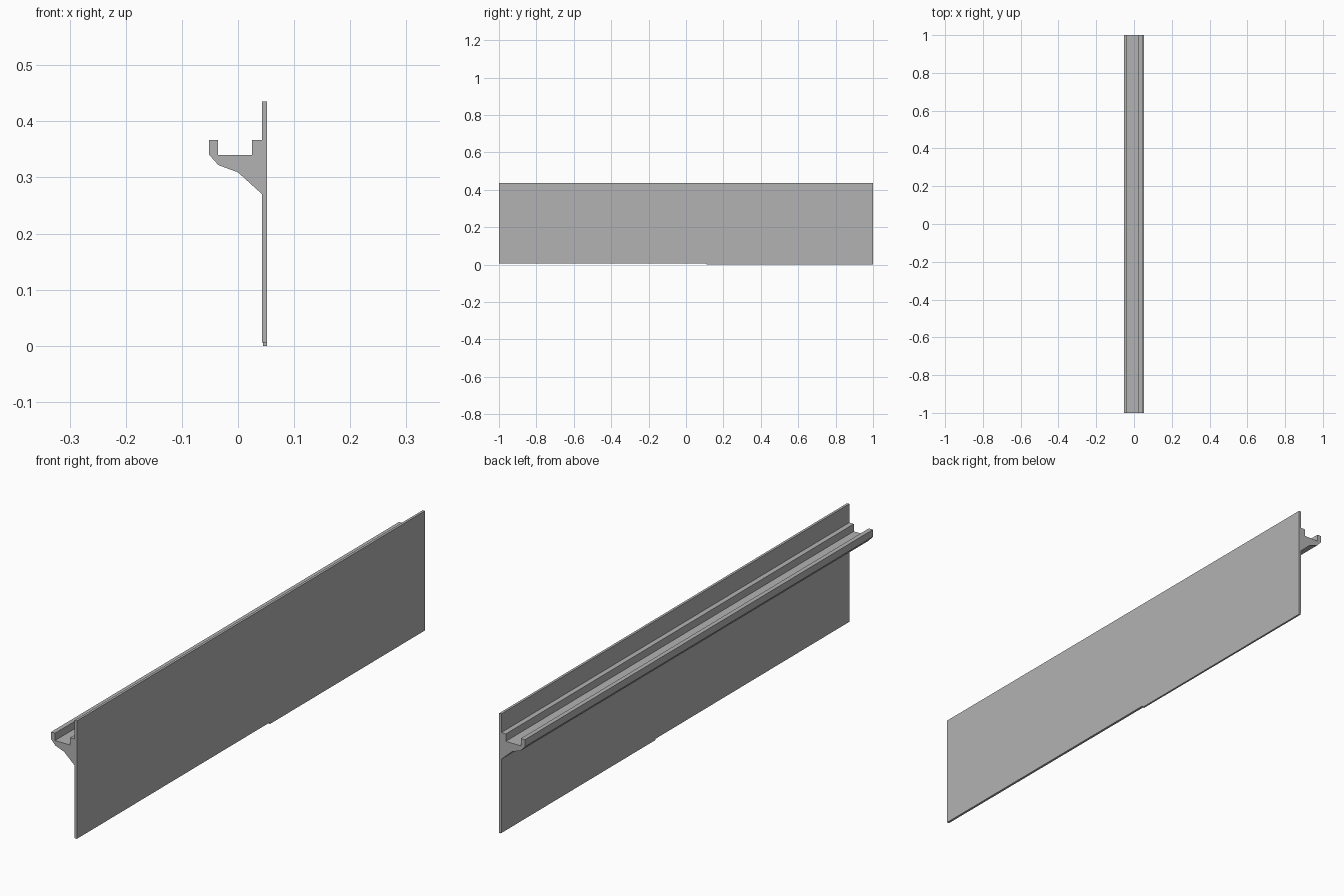
import bpy
import bmesh

cube = bpy.data.objects.get("Cube")
if cube:
    bpy.data.objects.remove(cube, do_unlink=True)

# Single plain grey material
grey = bpy.data.materials.new("plain_grey")
grey.use_nodes = True
colour = (0.45, 0.45, 0.45, 1)
grey.diffuse_color = colour
grey.node_tree.nodes["Principled BSDF"].inputs["Base Color"].default_value = colour


def extrude_profile(name, profile, y0, y1):
    """Sweep a closed x-z profile along y."""
    bm = bmesh.new()
    face = bm.faces.new([bm.verts.new((x, y0, z)) for x, z in profile])
    swept = bmesh.ops.extrude_face_region(bm, geom=[face])["geom"]
    moved = [v for v in swept if isinstance(v, bmesh.types.BMVert)]
    bmesh.ops.translate(bm, verts=moved, vec=(0, y1 - y0, 0))
    bmesh.ops.recalc_face_normals(bm, faces=bm.faces)
    mesh = bpy.data.meshes.new(name)
    bm.to_mesh(mesh)
    bm.free()
    mesh.materials.append(grey)
    obj = bpy.data.objects.new(name, mesh)
    bpy.context.collection.objects.link(obj)
    return obj


BACK, FRONT = 0.043, 0.052
LIP = 0.006

# Tall panel and channel bracket in one continuous section
section = [
    (BACK, LIP), (FRONT, LIP), (FRONT, 0.435), (BACK, 0.435),
    (BACK, 0.367), (0.025, 0.367), (0.025, 0.34),
    (-0.036, 0.34), (-0.036, 0.367), (-0.052, 0.367), (-0.052, 0.341),
    (-0.035, 0.322), (0, 0.309), (BACK, 0.27),
]
extrude_profile("panel_with_channel", section, -1, 1)

# Shallow strip under the rear part of the panel
strip = [(0.045, 0), (FRONT, 0), (FRONT, LIP), (0.045, LIP)]
extrude_profile("bottom_strip", strip, 0.11, 1)
